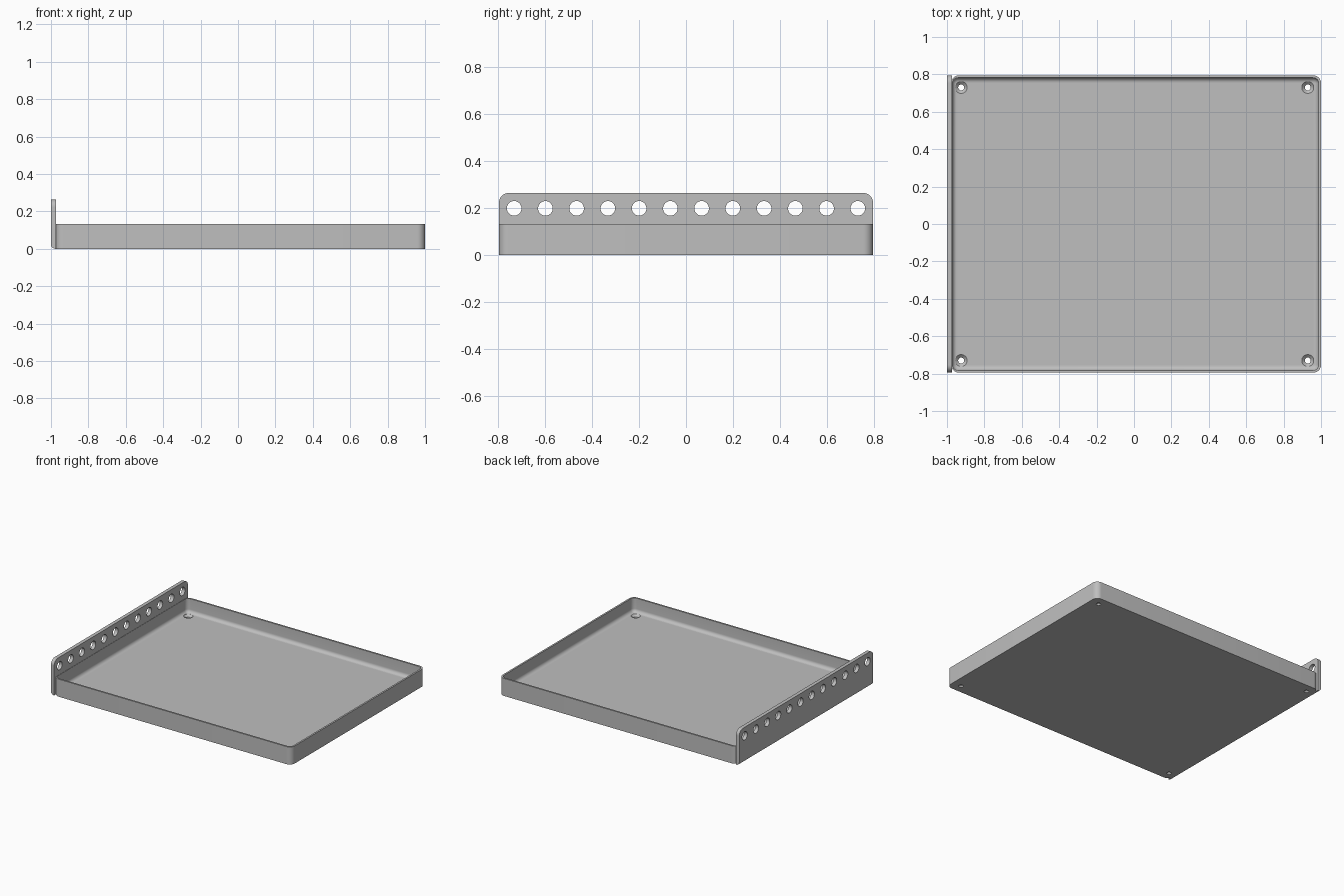
import bpy, bmesh, math
from mathutils import Matrix

if "Cube" in bpy.data.objects:
    bpy.data.objects.remove(bpy.data.objects["Cube"], do_unlink=True)

grey = bpy.data.materials.new("light_grey_metal")
grey.use_nodes = True
colour = (0.52, 0.52, 0.52, 1)
grey.diffuse_color = colour
grey.node_tree.nodes["Principled BSDF"].inputs["Base Color"].default_value = colour

HALF_Y = 0.795
PLATE = 0.027      # floor and flange thickness
RIM = 0.132        # tray wall height
WALL = 0.013
FILLET = 0.026


def finish(bm, name):
    bmesh.ops.recalc_face_normals(bm, faces=bm.faces)
    mesh = bpy.data.meshes.new(name)
    bm.to_mesh(mesh)
    bm.free()
    mesh.materials.append(grey)
    obj = bpy.data.objects.new(name, mesh)
    bpy.context.collection.objects.link(obj)
    return obj


def loft(rings, name):
    """Skin a stack of closed rings and cap both ends."""
    bm = bmesh.new()
    loops = [[bm.verts.new(p) for p in ring] for ring in rings]
    n = len(loops[0])
    for a, b in zip(loops, loops[1:]):
        for i in range(n):
            j = (i + 1) % n
            bm.faces.new((a[i], a[j], b[j], b[i]))
    bm.faces.new(loops[0])
    bm.faces.new(loops[-1])
    return finish(bm, name)


def rounded_rect(x0, x1, hy, r, z, steps=8):
    corners = [(x1 - r, hy - r), (x0 + r, hy - r), (x0 + r, r - hy), (x1 - r, r - hy)]
    ring = []
    for k, (cx, cy) in enumerate(corners):
        for s in range(steps + 1):
            a = math.pi / 2 * (k + s / steps)
            ring.append((cx + r * math.cos(a), cy + r * math.sin(a), z))
    return ring


def circle(x, y, r, z, n=32):
    return [(x + r * math.cos(2 * math.pi * i / n),
             y + r * math.sin(2 * math.pi * i / n), z) for i in range(n)]


def cut(obj, cutters):
    """Subtract the cutters, then smooth the curved faces."""
    bpy.ops.object.select_all(action='DESELECT')
    obj.select_set(True)
    bpy.context.view_layer.objects.active = obj
    for c in cutters:
        c.hide_render = True
        mod = obj.modifiers.new("hole", 'BOOLEAN')
        mod.operation = 'DIFFERENCE'
        mod.solver = 'EXACT'
        mod.object = c
        bpy.ops.object.modifier_apply(modifier=mod.name)
        bpy.data.objects.remove(c, do_unlink=True)
    bpy.ops.object.shade_smooth_by_angle(angle=math.radians(30))


# Tray: outer shell, rim, inner wall and a fillet down to the floor
left = PLATE - 1
outer_left, inner_left = left - 0.004, left + 0.002
rings = [rounded_rect(outer_left, 1, HALF_Y, 0.042, z) for z in (0, RIM)]
rings.append(rounded_rect(inner_left, 1 - WALL, HALF_Y - WALL, 0.03, RIM))
for s in range(8):
    a = math.pi / 2 * s / 7
    d = FILLET * (1 - math.cos(a))
    z = PLATE + FILLET * (1 - math.sin(a))
    rings.append(rounded_rect(inner_left + d, 1 - WALL - d, HALF_Y - WALL - d, 0.03 - d, z))
tray = loft(rings, "tray")

# Countersunk corner holes
sinks = []
for x in (-0.924, 0.929):
    for y in (-0.73, 0.73):
        profile = [(0.016, -0.02), (0.016, 0.012), (0.032, PLATE), (0.032, 0.07)]
        sinks.append(loft([circle(x, y, r, z) for r, z in profile], "corner_hole_cutter"))
cut(tray, sinks)

# Flange: upright plate with rounded top corners and a bent lower edge
height = 0.264
bm = bmesh.new()
bmesh.ops.create_cube(bm, size=1, matrix=Matrix.Translation((PLATE / 2 - 1, 0, height / 2))
                      @ Matrix.Diagonal((PLATE, 2 * HALF_Y, height, 1)))
top_edges = [e for e in bm.edges
             if all(v.co.z > 0.2 for v in e.verts)
             and abs(e.verts[0].co.y - e.verts[1].co.y) < 0.01]
bmesh.ops.bevel(bm, geom=top_edges, offset=0.042, segments=8, profile=0.5, affect='EDGES')
bend = [e for e in bm.edges if all(v.co.z < 0.01 and v.co.x < -0.99 for v in e.verts)]
bmesh.ops.bevel(bm, geom=bend, offset=0.024, segments=8, profile=0.5, affect='EDGES')
flange = finish(bm, "side_flange")

# Row of round holes along the flange
holes = []
count = 12
for i in range(count):
    y = -0.73 + 1.46 * i / (count - 1)
    drill = loft([circle(0, 0, 0.031, z) for z in (-0.1, 0.1)], "flange_hole_cutter")
    drill.data.transform(Matrix.Translation((-1, y, 0.199)) @ Matrix.Rotation(math.pi / 2, 4, 'Y'))
    holes.append(drill)
cut(flange, holes)
